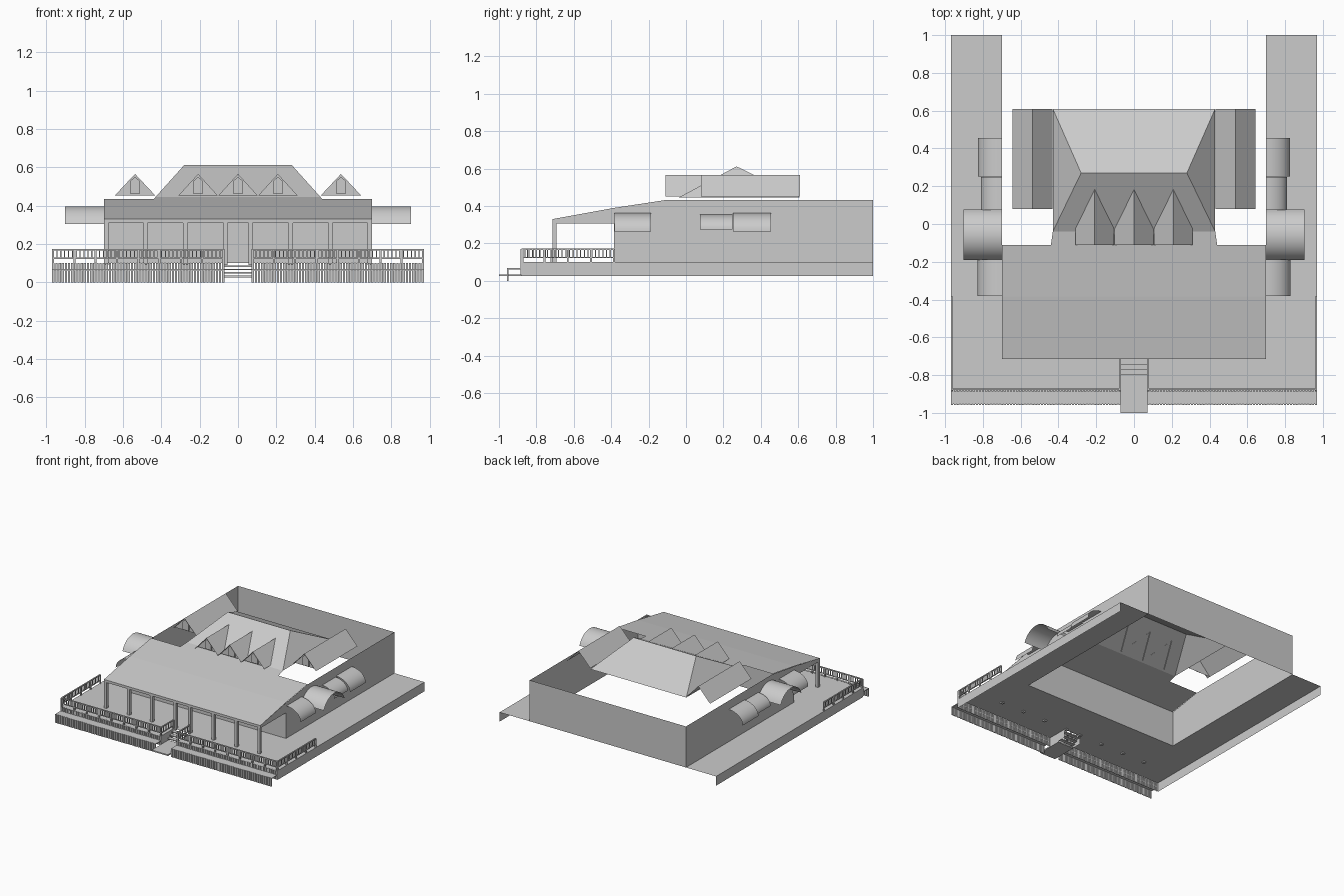
import bpy, math

if "Cube" in bpy.data.objects:
    bpy.data.objects.remove(bpy.data.objects["Cube"])

def mesh(name, verts, faces, smooth=False):
    me = bpy.data.meshes.new(name)
    me.from_pydata(verts, [], faces)
    me.update()
    ob = bpy.data.objects.new(name, me)
    bpy.context.collection.objects.link(ob)
    if smooth:
        for p in me.polygons:
            p.use_smooth = True
    return ob

def boxes(name, items):
    """One object from many (x0, x1, y0, y1, z0, z1) boxes."""
    v, f = [], []
    for x0, x1, y0, y1, z0, z1 in items:
        b = len(v)
        v += [(x, y, z) for z in (z0, z1) for x, y in ((x0, y0), (x1, y0), (x1, y1), (x0, y1))]
        f += [[b + i for i in q] for q in ((3, 2, 1, 0), (4, 5, 6, 7), (0, 1, 5, 4),
                                           (1, 2, 6, 5), (2, 3, 7, 6), (3, 0, 4, 7))]
    return mesh(name, v, f)

def quads(name, polys):
    """One object from separate flat polygons."""
    v, f = [], []
    for p in polys:
        f.append(list(range(len(v), len(v) + len(p))))
        v += p
    return mesh(name, v, f)

def flat(x0, x1, y0, y1, z):
    return [(x0, y0, z), (x1, y0, z), (x1, y1, z), (x0, y1, z)]

def sheet(name, a, b):
    """Smooth sheet between two matching point rows."""
    n = len(a)
    return mesh(name, a + b, [(i, i + 1, n + i + 1, n + i) for i in range(n - 1)], True)

W, D, F, WALL, DECK = 0.7, 0.97, -0.88, -0.385, 0.10

# Deck surface with stair notch, and plain skirts at the sides
quads("deck", [flat(-D, -0.075, F, -0.715, DECK), flat(0.075, D, F, -0.715, DECK),
               flat(-D, D, -0.715, WALL, DECK),
               flat(-D, -W, WALL, 1, DECK), flat(W, D, WALL, 1, DECK)])
quads("deck_side_skirt", [[(s * D, F, 0.025), (s * D, 1, 0.025), (s * D, 1, DECK), (s * D, F, DECK)]
                          for s in (-1, 1)])

# Front ledge and two tiers of pickets
boxes("front_ledge", [(min(s * 0.07, s * D), max(s * 0.07, s * D), -0.952, F, 0.062, 0.068) for s in (-1, 1)])
pickets = []
n = 55
for s in (-1, 1):
    for i in range(n):
        c = s * (0.077 + (D - 0.084) * i / (n - 1))
        pickets += [(c - 0.006, c + 0.006, -0.957, -0.95, 0, 0.068),
                    (c - 0.006, c + 0.006, F - 0.006, F, 0.03, DECK)]
boxes("skirt_pickets", pickets)

# Stairs, path and sloping handrails
boxes("stair_treads", [(-0.072, 0.072, -0.745 - 0.027 * i, -0.715 - 0.027 * i, 0.08 - 0.017 * i, 0.087 - 0.017 * i)
                       for i in range(3)])
boxes("entry_path", [(-0.072, 0.072, -1, -0.79, 0.025, 0.035)])
quads("stair_sides", [[(s * 0.075, -0.715, DECK), (s * 0.075, -0.88, DECK),
                       (s * 0.075, -0.88, 0.03), (s * 0.075, -0.715, 0.03)] for s in (-1, 1)])

# Deck railing
rail = []
def railing(a, b, fixed, along_x, pitch=0.02):
    def put(u0, u1, t, z0, z1):
        rail.append((u0, u1, fixed - t, fixed + t, z0, z1) if along_x
                    else (fixed - t, fixed + t, u0, u1, z0, z1))
    put(a, b, 0.005, 0.166, 0.174)
    put(a, b, 0.004, 0.122, 0.128)
    k = round((b - a) / pitch)
    for i in range(k + 1):
        u = a + (b - a) * i / k
        put(u - 0.003, u + 0.003, 0.003, 0.125, 0.17)
    k = round((b - a) / 0.11)
    for i in range(k + 1):
        u = a + (b - a) * i / k
        put(u - 0.005, u + 0.005, 0.005, DECK, 0.17)
for s in (-1, 1):
    railing(*sorted((s * 0.075, s * 0.965)), F + 0.005, True)
    railing(F, WALL, s * 0.965, False)
    railing(F, -0.72, s * 0.075, False, 0.03)
boxes("railing", rail)

# House walls, open at the top
walls = [[(-W, 1, DECK), (W, 1, DECK), (W, 1, 0.432), (-W, 1, 0.432)],
         [(-W, WALL, DECK), (W, WALL, DECK), (W, WALL, 0.39), (-W, WALL, 0.39)]]
for s in (-1, 1):
    walls.append([(s * W, WALL, DECK), (s * W, 1, DECK), (s * W, 1, 0.432),
                  (s * W, -0.11, 0.432), (s * W, WALL, 0.39)])
quads("house_walls", walls)

# Porch: roof, side panels, header and posts
prof = [(-0.715, 0.33), (WALL, 0.392), (-0.11, 0.434)]
quads("porch_roof", [[(-W, y0, z0), (W, y0, z0), (W, y1, z1), (-W, y1, z1)]
                     for (y0, z0), (y1, z1) in zip(prof, prof[1:])])
quads("porch_roof_sides", [[(s * W, -0.715, 0.33), (s * W, WALL, 0.39),
                            (s * W, WALL, 0.308), (s * W, -0.715, 0.308)] for s in (-1, 1)])
boxes("porch_header", [(-W, W, -0.715, -0.693, 0.31, 0.33)])
boxes("porch_posts", [(s * x - 0.011, s * x + 0.011, -0.715, -0.693, DECK - 0.01, 0.312)
                      for s in (-1, 1) for x in (0.065, 0.275, 0.482, 0.687)])

# Upper hip roof
RY, RZ, RX, EX, EZ, EB = 0.27, 0.612, 0.28, 0.43, 0.445, 0.61
r0, r1 = (-RX, RY, RZ), (RX, RY, RZ)
fl, fr, bl, br = (-EX, -0.04, EZ), (EX, -0.04, EZ), (-EX, EB, EZ), (EX, EB, EZ)
quads("hip_roof", [[fl, fr, r1, r0], [br, bl, r0, r1], [bl, fl, r0], [fr, br, r1],
                   [(-0.44, -0.11, 0.434), (0.44, -0.11, 0.434), fr, fl]])

# Gabled roofs: three dormers running into the hip roof, one at each side
def gable(name, cx, hw, y0, ridge_end, eave_end, recess, back):
    top, low = 0.565, 0.452
    yf = y0 + recess
    tri = [(cx - hw, yf, low), (cx + hw, yf, low), (cx, yf, top)]
    quads(name + "_roof", [[(cx + s * hw, y0, low), (cx, y0, top), (cx, ridge_end, top),
                            (cx + s * hw, eave_end, low)] for s in (-1, 1)])
    quads(name + "_front", [tri])
    w = [(-0.026, 0.462), (0.026, 0.462), (0.026, 0.527), (0, 0.55), (-0.026, 0.527)]
    ring = [(cx + x, y, z) for y in (yf - 0.015, yf) for x, z in w]
    mesh(name + "_window", ring, [(0, 1, 2, 3, 4)] +
         [(i, (i + 1) % 5, 5 + (i + 1) % 5, 5 + i) for i in range(5)])
for label, x in (("left", -0.208), ("middle", 0), ("right", 0.208)):
    gable(label + "_dormer", x, 0.103, -0.11, 0.19, -0.02, 0.04, False)
for label, s in (("left", -1), ("right", 1)):
    gable(label + "_gable", s * 0.537, 0.106, 0.08, EB, EB, 0.03, True)

# Side canopies: one large barrel and three quarter-round awnings per side
for label, s in (("left", -1), ("right", 1)):
    hw, h = 0.133, 0.09
    R = (hw * hw + h * h) / (2 * h)
    a = math.asin(hw / R)
    arc = [(-0.057 + R * math.sin(t), 0.395 - R + R * math.cos(t))
           for t in (a * (2 * i / 16 - 1) for i in range(17))]
    sheet(label + "_barrel_canopy", [(s * W, y, z) for y, z in arc], [(s * 0.902, y, z) for y, z in arc])
    for i, (y0, y1, dx, z0, z1) in enumerate(((-0.382, -0.187, 0.128, 0.265, 0.362),
                                              (0.075, 0.248, 0.11, 0.275, 0.355),
                                              (0.252, 0.455, 0.126, 0.265, 0.362))):
        q = [(s * (W + dx * math.sin(t)), z0 + (z1 - z0) * math.cos(t))
             for t in (math.pi / 2 * k / 10 for k in range(11))]
        sheet(f"{label}_awning_{i + 1}", [(x, y0, z) for x, z in q], [(x, y1, z) for x, z in q])
